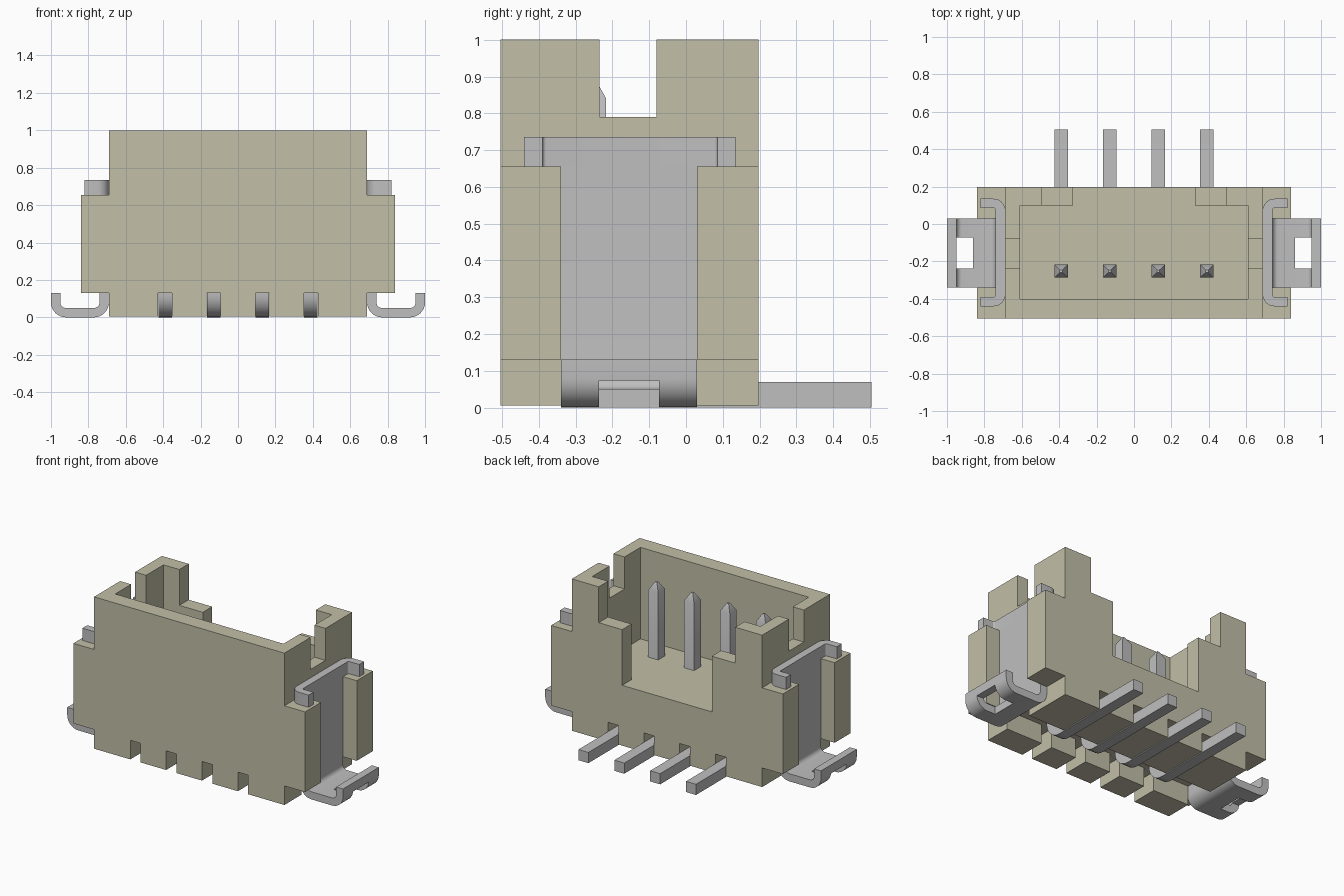
import bpy, bmesh, math
from mathutils import Vector

cube = bpy.data.objects.get("Cube")
if cube:
    bpy.data.objects.remove(cube, do_unlink=True)


def material(name, rgb, metallic=0.0):
    m = bpy.data.materials.new(name)
    m.use_nodes = True
    m.diffuse_color = (*rgb, 1)
    m.node_tree.nodes["Principled BSDF"].inputs["Base Color"].default_value = (*rgb, 1)
    return m


BEIGE = material("beige plastic", (0.54, 0.52, 0.39))
GREY = material("grey metal", (0.52, 0.52, 0.52))


def finish(name, bm, mat):
    bmesh.ops.recalc_face_normals(bm, faces=bm.faces[:])
    me = bpy.data.meshes.new(name)
    bm.to_mesh(me)
    bm.free()
    me.materials.append(mat)
    ob = bpy.data.objects.new(name, me)
    bpy.context.collection.objects.link(ob)
    return ob


def prism(bm, pts, w0, w1, place):
    """Extrude a 2D outline from w0 to w1; place maps (u, v, w) to x, y, z."""
    a = [bm.verts.new(place(u, v, w0)) for u, v in pts]
    b = [bm.verts.new(place(u, v, w1)) for u, v in pts]
    bm.faces.new(a[::-1])
    bm.faces.new(b)
    n = len(pts)
    for i in range(n):
        j = (i + 1) % n
        bm.faces.new((a[i], a[j], b[j], b[i]))


def box(bm, x0, x1, y0, y1, z0, z1):
    prism(bm, [(x0, y0), (x1, y0), (x1, y1), (x0, y1)], z0, z1,
          lambda u, v, w: (u, v, w))


def band(arcs, R, r, start_len, end_len, steps=8):
    """Outline of a bent strip: arcs (cx, cy, a0, a1) joined by straight runs."""
    pairs = []
    for cx, cy, a0, a1 in arcs:
        for i in range(steps + 1):
            a = math.radians(a0 + (a1 - a0) * i / steps)
            u, c = Vector((math.cos(a), math.sin(a))), Vector((cx, cy))
            pairs.append((c + R * u, c + r * u))

    def run(pair, angle, length):
        a = math.radians(angle)
        t = Vector((-math.sin(a), math.cos(a))) * length
        return pair[0] + t, pair[1] + t
    pairs.insert(0, run(pairs[0], arcs[0][2], -start_len))
    pairs.append(run(pairs[-1], arcs[-1][3], end_len))
    return [p[0] for p in pairs] + [p[1] for p in reversed(pairs)]


def activate(ob):
    bpy.ops.object.select_all(action='DESELECT')
    ob.select_set(True)
    bpy.context.view_layer.objects.active = ob


def cut(ob, *dims):
    bm = bmesh.new()
    box(bm, *dims)
    cutter = finish("cutter", bm, ob.data.materials[0])
    cutter.hide_render = True
    mod = ob.modifiers.new("cut", 'BOOLEAN')
    mod.operation, mod.solver, mod.object = 'DIFFERENCE', 'EXACT', cutter
    activate(ob)
    bpy.ops.object.modifier_apply(modifier=mod.name)
    bpy.data.objects.remove(cutter, do_unlink=True)


PIN_X = (-0.39, -0.13, 0.13, 0.39)
FRONT, BACK = -0.505, 0.197

# Housing: stepped front silhouette, extruded front to back
half = [(0.69, 0.005), (0.69, 0.13), (0.84, 0.13), (0.84, 0.655), (0.69, 0.655), (0.69, 1.0)]
outline = half + [(-x, z) for x, z in reversed(half)]
bm = bmesh.new()
prism(bm, outline, FRONT, BACK, lambda u, v, w: (u, w, v))
housing = finish("housing", bm, BEIGE)
# Cavity, stepped rear opening and notches in the end walls
cut(housing, -0.61, 0.61, -0.40, 0.10, 0.40, 1.2)
cut(housing, -0.325, 0.325, 0.05, 0.4, 0.40, 1.2)
cut(housing, -0.495, 0.495, 0.05, 0.4, 0.765, 1.2)
cut(housing, -0.9, 0.9, -0.235, -0.08, 0.79, 1.2)
# Clip slots between the side wings
for x0, x1 in ((0.69, 1.0), (-1.0, -0.69)):
    cut(housing, x0, x1, -0.34, 0.03, 0.05, 0.8)
# Underside: cross channel and a groove for each pin
cut(housing, -0.9, 0.9, -0.33, -0.13, -0.1, 0.13)
for x in PIN_X:
    cut(housing, x - 0.0375, x + 0.0375, -0.7, 0.4, -0.1, 0.13)

# Contact pins: bent bar with a tapered tip
for i, x in enumerate(PIN_X):
    bm = bmesh.new()
    pts = band([(-0.167, 0.12, 180, 270)], 0.12, 0.05, 0.84 - 0.12, 0.505 + 0.167)
    prism(bm, pts, x - 0.036, x + 0.036, lambda u, v, w: (w, u, v))
    bm.normal_update()
    top = max(bm.faces, key=lambda f: f.calc_center_median().z - (0 if abs(f.normal.z) > 0.9 else 9))
    tip = bmesh.ops.extrude_discrete_faces(bm, faces=[top])["faces"][0]
    mid = tip.calc_center_median()
    for v in tip.verts:
        v.co = mid + (v.co - mid) * 0.2 + Vector((0, 0, 0.05))
    pin = finish(f"contact_pin_{i + 1}", bm, GREY)
    activate(pin)
    bpy.ops.object.shade_smooth_by_angle(angle=math.radians(30))

# Side clips: J-shaped plate and foot, with a C-shaped hooked top
for side, s in (("left", 1), ("right", -1)):
    bm = bmesh.new()
    foot = band([(0.77, 0.08, 180, 270), (0.92, 0.08, 270, 360)], 0.08, 0.03, 0.575, 0.05)
    prism(bm, foot, -0.34, 0.03, lambda u, v, w: (s * u, w, v))
    clip = finish(f"{side}_clip", bm, GREY)
    xs = sorted((s * 0.86, s * 1.1))
    cut(clip, xs[0], xs[1], -0.237, -0.073, -0.1, 0.073)
    bm = bmesh.new()
    hook = band([(0.75, 0.075, 90, 180), (0.75, -0.38, 180, 270)], 0.06, 0.01, 0.07, 0.07)
    prism(bm, hook, 0.655, 0.735, lambda u, v, w: (s * u, v, w))
    hooks = finish(f"{side}_clip_hooks", bm, GREY)
    for ob in (clip, hooks):
        activate(ob)
        bpy.ops.object.shade_smooth_by_angle(angle=math.radians(30))
